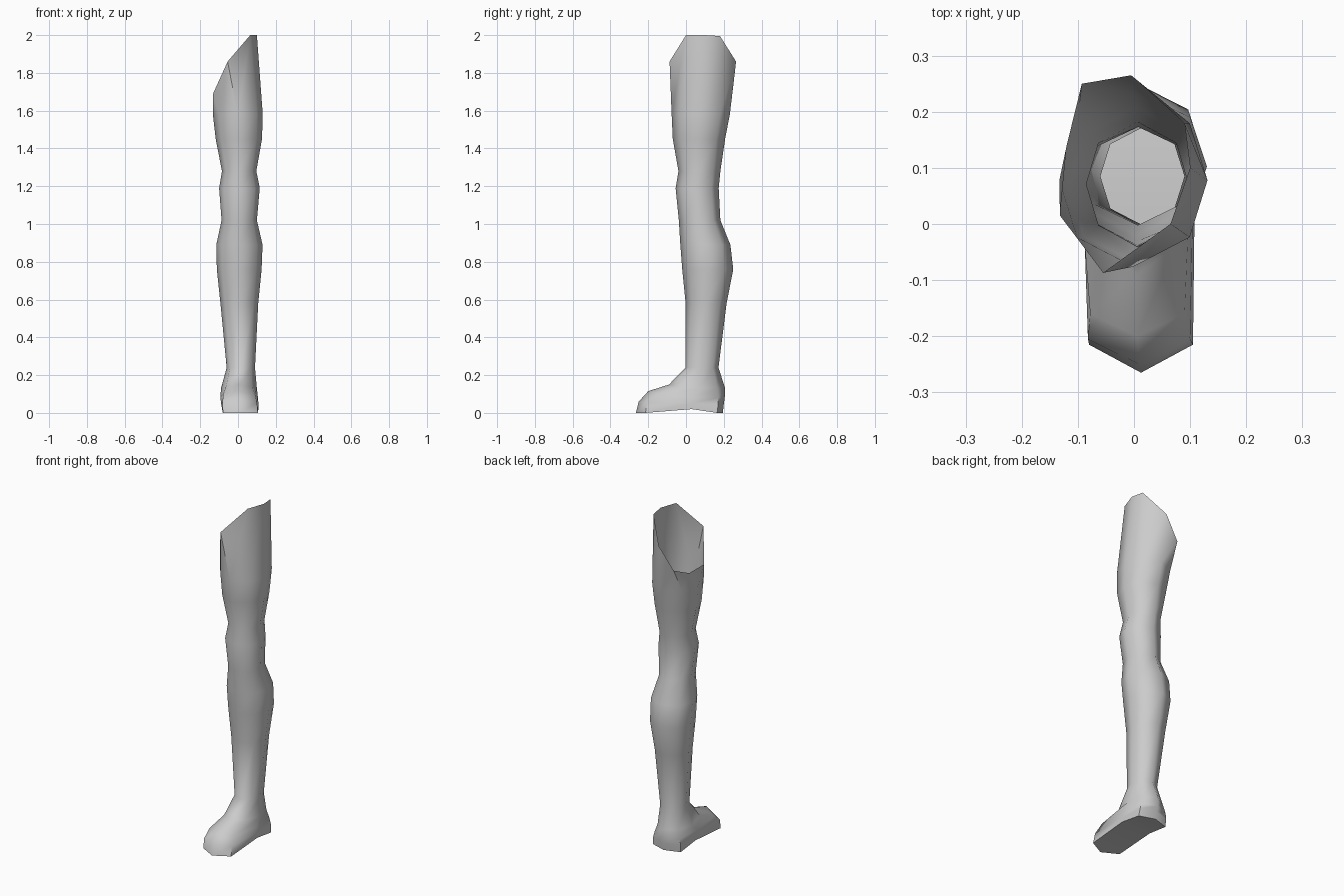
import bpy, bmesh
from math import radians


def section(bm, x0, x1, profile, inset=0.72):
    """Eight-sided ring: front, three left, back, three right points."""
    cx, hw = (x0 + x1) / 2, (x1 - x0) / 2
    widths = (0, inset, 1, inset, 0)
    left = [(cx - hw * w, y, z) for w, (y, z) in zip(widths, profile)]
    right = [(cx + hw * w, y, z) for w, (y, z) in zip(widths, profile)][3:0:-1]
    return [bm.verts.new(p) for p in left + right]


def leg_section(bm, z, x0, x1, y0, y1):
    profile = [(y0 + (y1 - y0) * t, z) for t in (0, 0.17, 0.5, 0.83, 1)]
    return section(bm, x0, x1, profile, 0.76)


bm = bmesh.new()

# Slanted open rim at the top of the thigh
rings = [[bm.verts.new(p) for p in (
    (-0.055, -0.087, 1.86), (-0.132, 0.015, 1.69), (-0.12, 0.14, 1.68),
    (-0.093, 0.25, 1.73), (-0.005, 0.265, 1.86), (0.09, 0.18, 1.995),
    (0.10, 0.10, 2.0), (0.065, 0.0, 2.0))]]

# Thigh, knee, calf and ankle: z, left, right, front, back
for row in ((1.58, -0.133, 0.131, -0.076, 0.232),
            (1.45, -0.118, 0.127, -0.07, 0.207),
            (1.28, -0.085, 0.097, -0.04, 0.182),
            (1.19, -0.10, 0.115, -0.055, 0.173),
            (1.02, -0.087, 0.10, -0.038, 0.182),
            (0.89, -0.115, 0.13, -0.03, 0.235),
            (0.76, -0.112, 0.125, -0.02, 0.25),
            (0.58, -0.093, 0.107, -0.002, 0.215),
            (0.24, -0.06, 0.09, -0.002, 0.172)):
    rings.append(leg_section(bm, *row))

# Foot: side profile of each ring from toe to heel as (y, z)
for x0, x1, inset, profile in (
    (-0.09, 0.10, 0.72,
     ((-0.09, 0.15), (-0.04, 0.14), (0.07, 0.13), (0.165, 0.13), (0.207, 0.13))),
    (-0.093, 0.105, 0.85,
     ((-0.20, 0.115), (-0.16, 0.10), (0.03, 0.085), (0.17, 0.08), (0.205, 0.08))),
    (-0.09, 0.108, 0.92,
     ((-0.25, 0.06), (-0.205, 0.055), (0.03, 0.05), (0.17, 0.045), (0.20, 0.045))),
    (-0.083, 0.108, 0.97,
     ((-0.265, 0.0), (-0.215, 0.0), (0.03, 0.02), (0.165, 0.0), (0.195, 0.0)))):
    rings.append(section(bm, x0, x1, profile, inset))

# Skin between neighbouring rings
for a, b in zip(rings, rings[1:]):
    for i in range(8):
        j = (i + 1) % 8
        bm.faces.new((a[i], b[i], b[j], a[j]))

# Sole with a shallow arch
s = rings[-1]
for ids in ((0, 7, 1), (1, 7, 6, 2), (2, 6, 5, 3), (3, 5, 4)):
    bm.faces.new([s[i] for i in ids])
bmesh.ops.recalc_face_normals(bm, faces=bm.faces)

mesh = bpy.data.meshes.new("leg")
bm.to_mesh(mesh)
bm.free()
leg = bpy.data.objects.new("leg", mesh)
bpy.context.collection.objects.link(leg)
bpy.context.view_layer.objects.active = leg
leg.select_set(True)
bpy.ops.object.shade_smooth_by_angle(angle=radians(60))
